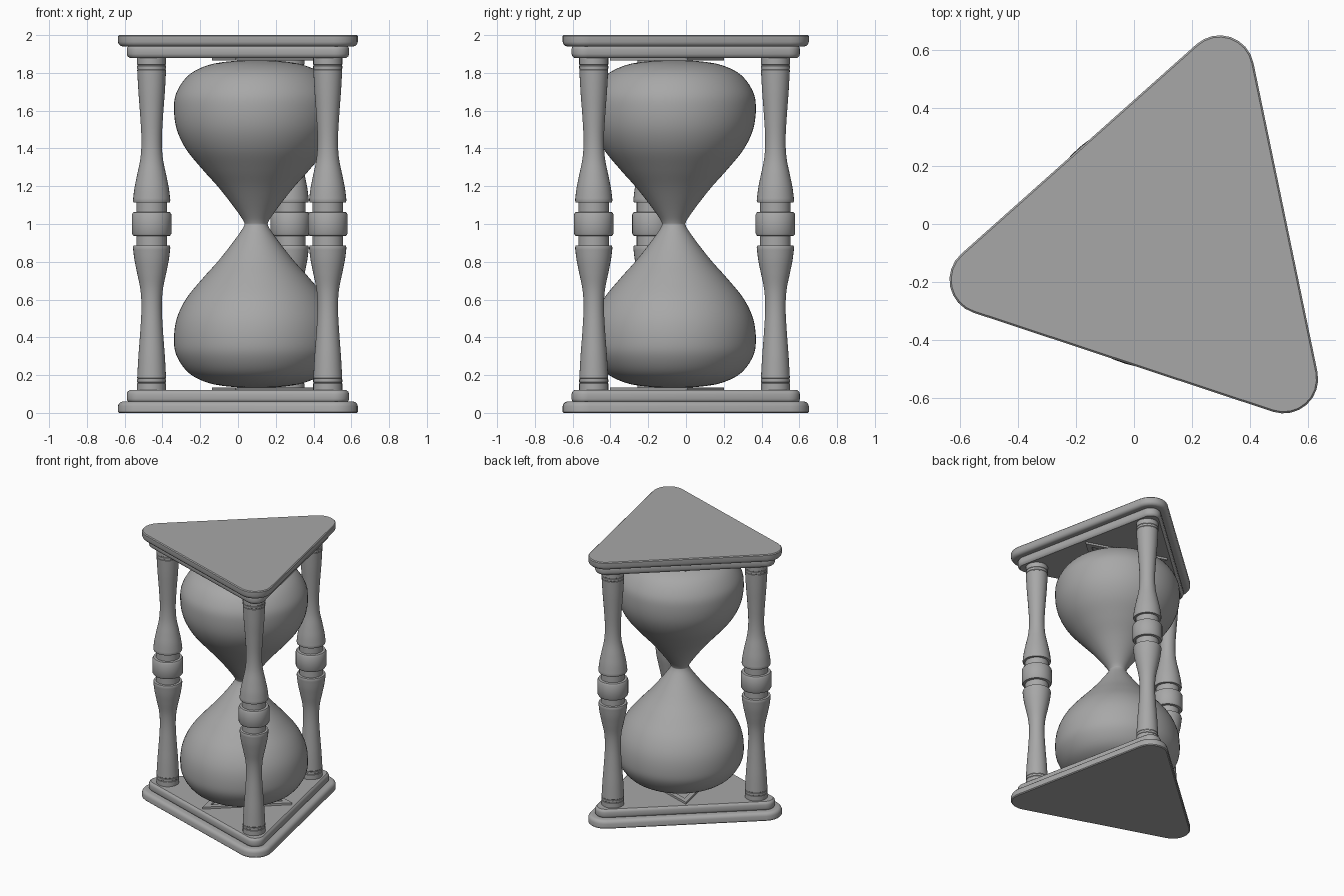
import bpy, bmesh, math

if "Cube" in bpy.data.objects:
    bpy.data.objects.remove(bpy.data.objects["Cube"])

CX, CY = 0.098, -0.065            # axis of the hourglass
TURN = math.radians(71.7)         # direction of the first corner
CORNERS = [TURN + i * math.tau / 3 for i in range(3)]

# dark grey finish shared by every part
GREY = bpy.data.materials.new("dark_grey")
GREY.diffuse_color = (0.39, 0.39, 0.39, 1)
GREY.use_nodes = True
GREY.node_tree.nodes["Principled BSDF"].inputs["Base Color"].default_value = GREY.diffuse_color


def stack_rings(name, rings, loc=(0, 0, 0), cap=True, closed=False, angle=35):
    """Skin equal-length rings of points into one mesh object."""
    bm = bmesh.new()
    vs = [[bm.verts.new(p) for p in ring] for ring in rings]
    n = len(rings[0])
    pairs = list(zip(vs, vs[1:])) + ([(vs[-1], vs[0])] if closed else [])
    for a, b in pairs:
        for i in range(n):
            j = (i + 1) % n
            bm.faces.new((a[i], a[j], b[j], b[i]))
    if cap and not closed:
        bm.faces.new(vs[0][::-1])
        bm.faces.new(vs[-1])
    bmesh.ops.recalc_face_normals(bm, faces=bm.faces)
    me = bpy.data.meshes.new(name)
    bm.to_mesh(me)
    bm.free()
    me.materials.append(GREY)
    ob = bpy.data.objects.new(name, me)
    ob.location = loc
    bpy.context.collection.objects.link(ob)
    bpy.ops.object.select_all(action='DESELECT')
    ob.select_set(True)
    bpy.context.view_layer.objects.active = ob
    bpy.ops.object.shade_smooth_by_angle(angle=math.radians(angle))
    for f in me.polygons:         # caps stay flat
        if len(f.vertices) > 4:
            f.use_smooth = False
    return ob


def circle(r, z, n):
    return [(r * math.cos(math.tau * i / n), r * math.sin(math.tau * i / n), z) for i in range(n)]


def smooth(pts, steps=5):
    """Catmull-Rom curve through (radius, z) points."""
    p = [pts[0]] + pts + [pts[-1]]
    out = []
    for a, b, c, d in zip(p, p[1:], p[2:], p[3:]):
        for s in range(steps):
            t = s / steps
            out.append(tuple(0.5 * (2 * q + (r - o) * t + (2 * o - 5 * q + 4 * r - u) * t * t
                                    + (3 * q - o - 3 * r + u) * t ** 3)
                             for o, q, r, u in zip(a, b, c, d)))
    return out + [pts[-1]]


def mirrored(half):
    """Mirror a lower-half profile about z = 1."""
    return half + [(r, 2 - z) for r, z in reversed(half) if z < 0.9999]


def tri_outline(inset, z):
    """Rounded triangle with its sides moved in by inset."""
    r, pts = 0.119 - inset, []
    for a in CORNERS:
        for k in range(9):
            t = a + math.radians(-60 + 15 * k)
            pts.append((0.628 * math.cos(a) + r * math.cos(t),
                        0.628 * math.sin(a) + r * math.sin(t), z))
    return pts


# stepped triangular plates
plate = [(0.006, 0), (0, 0.006), (0, 0.036), (0.004, 0.047), (0.012, 0.056),
         (0.024, 0.06), (0.054, 0.06), (0.049, 0.066), (0.047, 0.073), (0.047, 0.1),
         (0.051, 0.112), (0.061, 0.12)]
for name, base, s in (("base_plate", 0, 1), ("top_plate", 2, -1)):
    stack_rings(name, [tri_outline(i, base + s * z) for i, z in plate], (CX, CY, 0))

# turned posts
half_post = [(0.077, 0.115), (0.077, 0.155), (0.0745, 0.157), (0.0745, 0.161), (0.077, 0.163),
             (0.077, 0.176), (0.0745, 0.178), (0.0745, 0.182)]
half_post += smooth([(0.0765, 0.184), (0.070, 0.3), (0.061, 0.42), (0.054, 0.55), (0.059, 0.65),
                     (0.077, 0.74), (0.091, 0.81), (0.099, 0.875)], 4)
half_post += [(0.096, 0.885), (0.081, 0.887), (0.081, 0.936), (0.098, 0.938), (0.105, 0.95), (0.105, 1.0)]
for i, a in enumerate(CORNERS):
    stack_rings(f"post_{i + 1}", [circle(r, z, 32) for r, z in mirrored(half_post)],
                (CX + 0.567 * math.cos(a), CY + 0.567 * math.sin(a), 0))

# double glass bulb
half_bulb = smooth([(0.005, 0.134), (0.12, 0.137), (0.25, 0.158), (0.355, 0.21), (0.42, 0.3),
                    (0.435, 0.39), (0.42, 0.5), (0.37, 0.605), (0.285, 0.71), (0.2, 0.805),
                    (0.125, 0.9), (0.075, 0.97), (0.06, 1.0)])
stack_rings("glass_bulb", [circle(r, z, 64) for r, z in mirrored(half_bulb)],
            (0.096, -0.065, 0), angle=60)

# flat triangular frames holding the bulb ends
for name, base, s in (("lower_frame", 0, 1), ("upper_frame", 2, -1)):
    section = [(0.355, 0.115), (0.355, 0.135), (0.285, 0.135), (0.285, 0.115)]
    stack_rings(name, [[(-r * math.cos(a), -r * math.sin(a), base + s * z) for a in CORNERS]
                       for r, z in section], (CX, CY, 0), closed=True)
